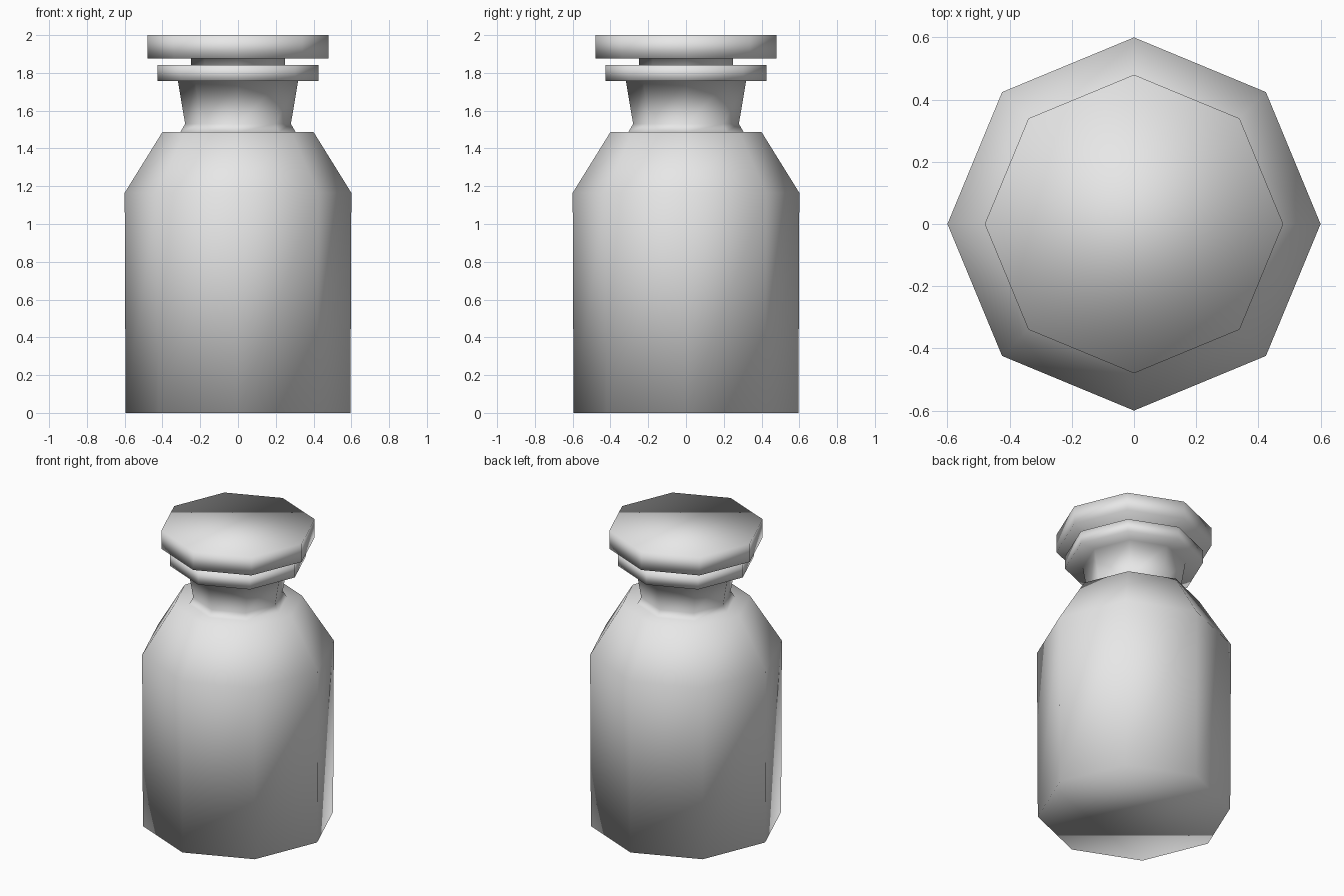
import bpy
import bmesh
from math import cos, sin, tau

SIDES = 8

if "Cube" in bpy.data.objects:
    bpy.data.objects.remove(bpy.data.objects["Cube"])

# Single plain grey
grey = bpy.data.materials.new("pale_grey")
grey.use_nodes = True
colour = (0.8, 0.8, 0.8, 1)
grey.diffuse_color = colour
grey.node_tree.nodes["Principled BSDF"].inputs["Base Color"].default_value = colour


def lathe(name, profile):
    """Eight-sided turned solid from (radius, height) points, capped at both ends."""
    bm = bmesh.new()
    rings = [[bm.verts.new((r * cos(tau * i / SIDES), r * sin(tau * i / SIDES), z))
              for i in range(SIDES)] for r, z in profile]
    for low, high in zip(rings, rings[1:]):
        for i in range(SIDES):
            j = (i + 1) % SIDES
            bm.faces.new((low[i], low[j], high[j], high[i]))
    bm.faces.new(rings[0][::-1])
    bm.faces.new(rings[-1])
    for face in bm.faces:
        face.smooth = True
    mesh = bpy.data.meshes.new(name)
    bm.to_mesh(mesh)
    bm.free()
    mesh.materials.append(grey)
    obj = bpy.data.objects.new(name, mesh)
    bpy.context.collection.objects.link(obj)
    return obj


# Bottle: straight body, sloped shoulder, waisted neck and flat lip
lathe("bottle", [(0.595, 0), (0.6, 1.165), (0.4, 1.487), (0.305, 1.487),
                 (0.28, 1.53), (0.318, 1.757), (0.427, 1.757),
                 (0.427, 1.843), (0.25, 1.843)])

# Stopper: short stem under a wide disc
lathe("stopper", [(0.25, 1.843), (0.25, 1.877), (0.48, 1.877), (0.48, 2.0)])
